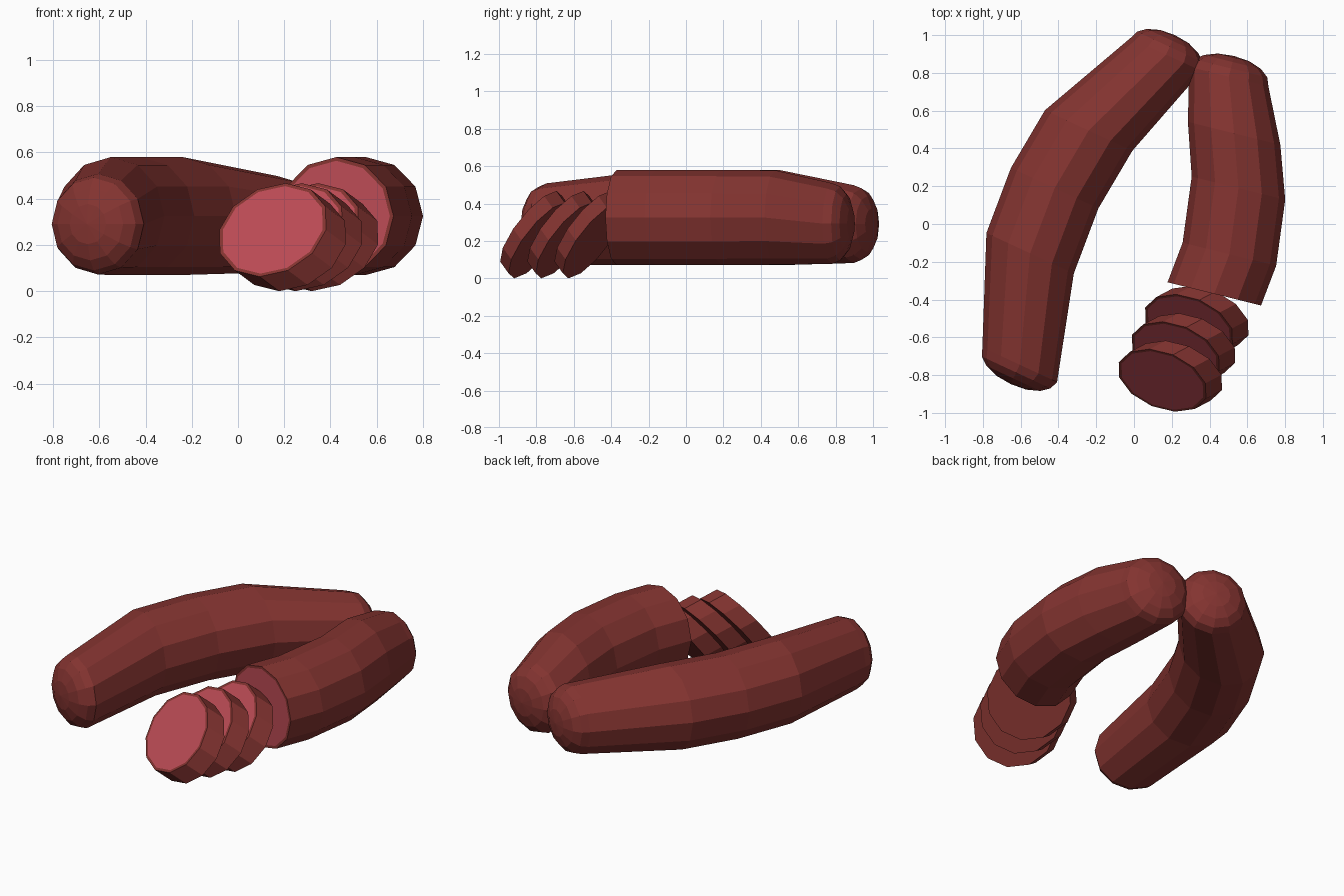
import bpy, bmesh, math
from mathutils import Vector

if "Cube" in bpy.data.objects:
    bpy.data.objects.remove(bpy.data.objects["Cube"])

SIDES = 12


def material(name, rgb):
    m = bpy.data.materials.new(name)
    m.diffuse_color = (*rgb, 1)
    m.use_nodes = True
    m.node_tree.nodes["Principled BSDF"].inputs["Base Color"].default_value = m.diffuse_color
    return m


skin = material("skin", (0.23, 0.034, 0.03))
meat = material("meat", (0.5, 0.07, 0.09))


def loft(name, rings, normal, cut_start=False):
    """Join parallel 12-sided rings (centre, radius); radius 0 is a tip."""
    n = Vector(normal).normalized()
    v = (Vector((0, 0, 1)) - n * n.z).normalized()
    u = v.cross(n)
    bm = bmesh.new()
    loops = []
    for centre, r in rings:
        c = Vector(centre)
        if r == 0:
            loops.append([bm.verts.new(c)])
            continue
        angles = [2 * math.pi * i / SIDES for i in range(SIDES)]
        loops.append([bm.verts.new(c + r * (math.cos(a) * u + math.sin(a) * v))
                      for a in angles])
    for a, b in zip(loops, loops[1:]):
        for i in range(SIDES):
            j = (i + 1) % SIDES
            if len(a) == 1:
                bm.faces.new((a[0], b[j], b[i]))
            elif len(b) == 1:
                bm.faces.new((a[i], a[j], b[0]))
            else:
                bm.faces.new((a[i], a[j], b[j], b[i]))
    if len(loops[-1]) > 1:
        bm.faces.new(loops[-1])
    # cut face with a thin rim of skin
    if cut_start:
        face = bm.faces.new(loops[0])
        face.normal_update()
        bmesh.ops.inset_individual(bm, faces=[face], thickness=0.016)
        face.material_index = 1
    bmesh.ops.recalc_face_normals(bm, faces=bm.faces)
    me = bpy.data.meshes.new(name)
    bm.to_mesh(me)
    bm.free()
    me.materials.append(skin)
    me.materials.append(meat)
    ob = bpy.data.objects.new(name, me)
    bpy.context.collection.objects.link(ob)
    return ob


def cap(centre, r, normal):
    """Rounded end, listed from the ring outwards to the tip."""
    c, n = Vector(centre), Vector(normal).normalized()
    return [(c + n * d, r * s)
            for s, d in ((0.92, 0.045), (0.72, 0.08), (0.4, 0.105), (0, 0.113))]


# whole sausage, rounded at both ends
n = Vector((0.42, 0.905, 0))
body = [((-0.605, -0.745, 0.29), 0.218), ((-0.55, -0.155, 0.325), 0.255),
        ((-0.42, 0.19, 0.325), 0.255), ((-0.24, 0.495, 0.325), 0.255),
        ((0.17, 0.897, 0.29), 0.208)]
loft("whole_sausage",
     cap(*body[0], -n)[::-1] + body + cap(*body[-1], n), n)

# cut sausage, open to the front
n = Vector((0.24, 0.97, 0))
body = [((0.425, -0.37, 0.325), 0.255), ((0.505, -0.16, 0.325), 0.255),
        ((0.553, 0.19, 0.325), 0.255), ((0.53, 0.48, 0.325), 0.252),
        ((0.502, 0.78, 0.293), 0.216)]
loft("cut_sausage", body + cap(*body[-1], n), n, cut_start=True)

# three leaning slices
for i in range(3):
    front = Vector((0.15 + 0.07 * i, -0.828 + 0.145 * i, 0.265))
    back = front + Vector((0.085, 0.045, -0.063))
    loft(f"slice_{i + 1}", [(front, 0.25), (back, 0.25)],
         (0.31, 0.744, -0.587), cut_start=True)
